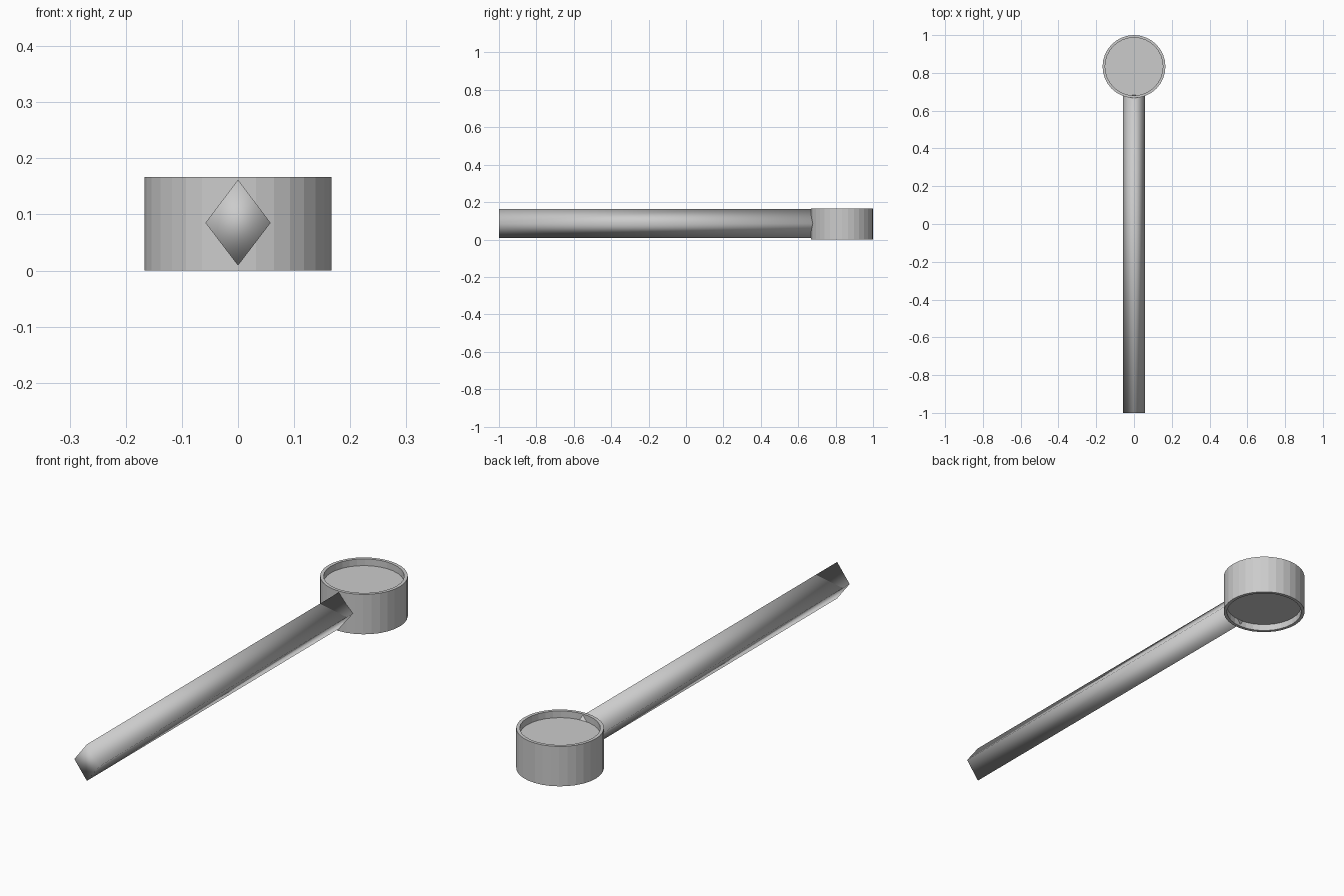
import bpy, bmesh
from mathutils import Matrix

if "Cube" in bpy.data.objects:
    bpy.data.objects.remove(bpy.data.objects["Cube"])

def make_object(name, bm):
    bmesh.ops.recalc_face_normals(bm, faces=bm.faces)
    mesh = bpy.data.meshes.new(name)
    bm.to_mesh(mesh)
    bm.free()
    obj = bpy.data.objects.new(name, mesh)
    bpy.context.collection.objects.link(obj)
    return obj

# Round lens frame: flat-sided drum with a recessed lens on top and bottom
R, H, RIM, RECESS = 0.1665, 0.167, 0.0135, 0.028
bm = bmesh.new()
bmesh.ops.create_cone(bm, cap_ends=True, segments=32, radius1=R, radius2=R, depth=H,
                      matrix=Matrix.Translation((0, 1 - R, H / 2)))
caps = [f for f in bm.faces if len(f.verts) > 4]
for cap in caps:
    inward = -RECESS if cap.calc_center_median().z > H / 2 else RECESS
    # rim, then a vertical step down to the lens
    bmesh.ops.inset_region(bm, faces=[cap], thickness=RIM, use_even_offset=True)
    step = bmesh.ops.extrude_face_region(bm, geom=[cap])
    verts = [g for g in step["geom"] if isinstance(g, bmesh.types.BMVert)]
    bmesh.ops.translate(bm, verts=verts, vec=(0, 0, inward))
    if cap.is_valid:
        bmesh.ops.delete(bm, geom=[cap], context='FACES_ONLY')
make_object("lens_frame", bm)

# Handle: long diamond bar, smooth shaded, its end just inside the frame
bm = bmesh.new()
diamond = [(0, 0.162), (0.058, 0.085), (0, 0.009), (-0.058, 0.085)]
end = bm.faces.new([bm.verts.new((x, -1, z)) for x, z in diamond])
bar = bmesh.ops.extrude_face_region(bm, geom=[end], use_keep_orig=True)
verts = [g for g in bar["geom"] if isinstance(g, bmesh.types.BMVert)]
bmesh.ops.translate(bm, verts=verts, vec=(0, 1.682, 0))
for f in bm.faces:
    f.smooth = True
make_object("handle", bm)
